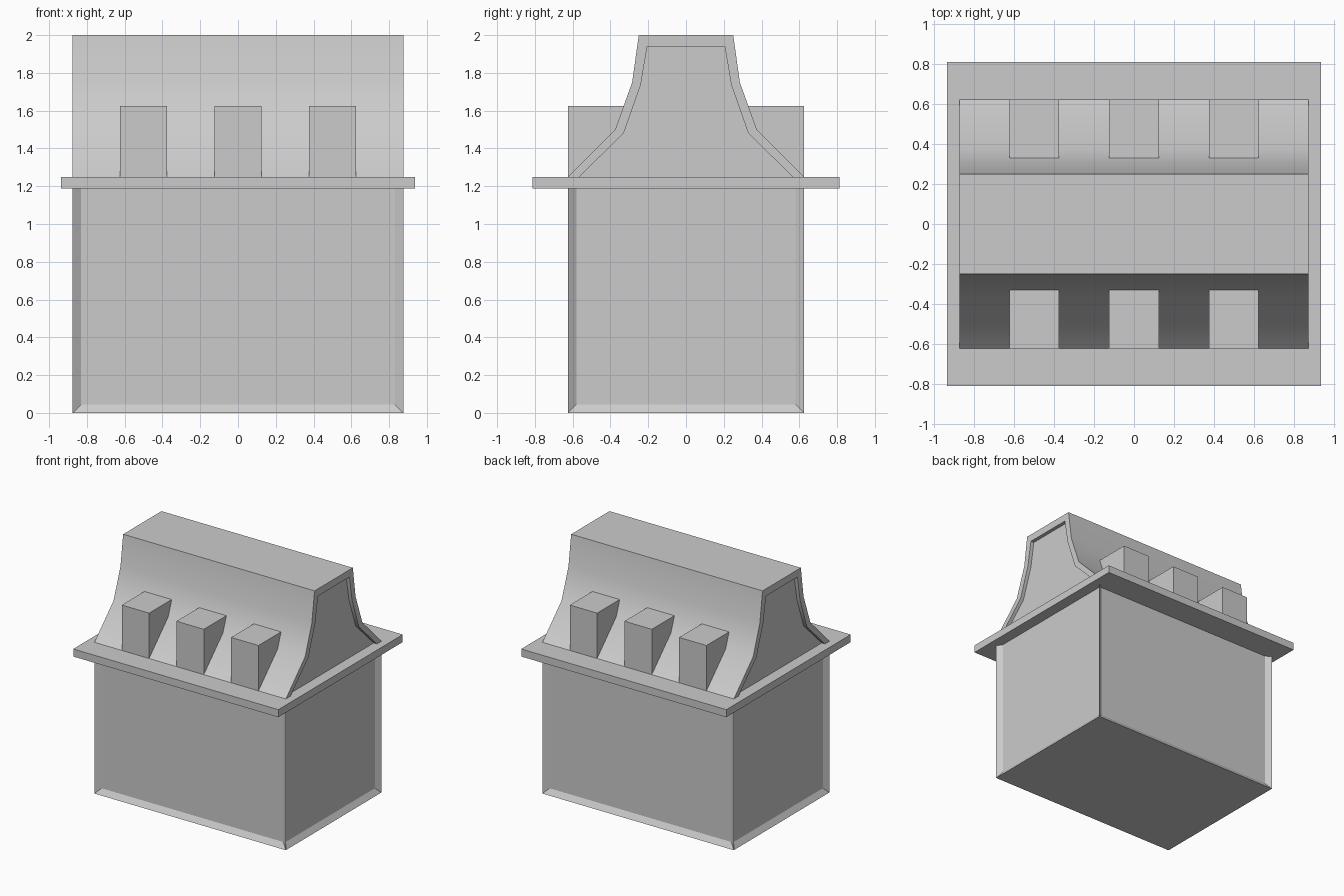
import bpy, bmesh, math

if "Cube" in bpy.data.objects:
    bpy.data.objects.remove(bpy.data.objects["Cube"])

def finish(bm, name):
    bmesh.ops.recalc_face_normals(bm, faces=bm.faces)
    mesh = bpy.data.meshes.new(name)
    bm.to_mesh(mesh)
    bm.free()
    ob = bpy.data.objects.new(name, mesh)
    bpy.context.collection.objects.link(ob)
    return ob

def box_bm(x0, x1, y0, y1, z0, z1):
    bm = bmesh.new()
    bmesh.ops.create_cube(bm, size=1)
    for v in bm.verts:
        v.co = ((x0 + x1) / 2 + v.co.x * (x1 - x0),
                (y0 + y1) / 2 + v.co.y * (y1 - y0),
                (z0 + z1) / 2 + v.co.z * (z1 - z0))
    return bm

DEPTH = 0.03  # recess depth of all panels

# Body with four recessed panels; its top is covered by the ledge
bm = box_bm(-0.875, 0.875, -0.625, 0.625, 0, 1.25)
bm.normal_update()
sides = [f for f in bm.faces if abs(f.normal.z) < 0.5]
top = [f for f in bm.faces if f.normal.z > 0.5]
bmesh.ops.inset_individual(bm, faces=sides, thickness=0.0625, depth=-DEPTH)
bmesh.ops.recalc_face_normals(bm, faces=bm.faces)
bmesh.ops.delete(bm, geom=top, context='FACES_ONLY')
finish(bm, "body")

# Overhanging ledge
finish(box_bm(-0.9375, 0.9375, -0.8125, 0.8125, 1.1875, 1.25), "ledge")

# Flared roof with recessed end panels
outer = [(0.625, 1.25), (0.375, 1.5), (0.285, 1.75), (0.25, 2.0)]
inner = [(0.565, 1.25), (0.33, 1.48), (0.24, 1.735), (0.205, 1.94)]

def mirrored(half):
    return half + [(-y, z) for y, z in reversed(half)]

bm = bmesh.new()
stations = [(-0.875 + DEPTH, inner), (-0.875, inner), (-0.875, outer),
            (0.875, outer), (0.875, inner), (0.875 - DEPTH, inner)]
rings = [[bm.verts.new((x, y, z)) for y, z in mirrored(p)] for x, p in stations]
for a, b in zip(rings, rings[1:]):
    for i in range(len(a) - 1):
        bm.faces.new((a[i], a[i + 1], b[i + 1], b[i]))
bm.faces.new(rings[0])
bm.faces.new(rings[-1])
roof = finish(bm, "roof")
bpy.context.view_layer.objects.active = roof
roof.select_set(True)
bpy.ops.object.shade_smooth_by_angle(angle=math.radians(30))

# Square blocks standing along both roof slopes
for side, label in ((-1, "front"), (1, "back")):
    for i, x in enumerate((-0.5, 0, 0.5)):
        y0, y1 = sorted((side * 0.625, side * 0.3))
        finish(box_bm(x - 0.125, x + 0.125, y0, y1, 1.25, 1.625),
               f"{label}_block_{i + 1}")
